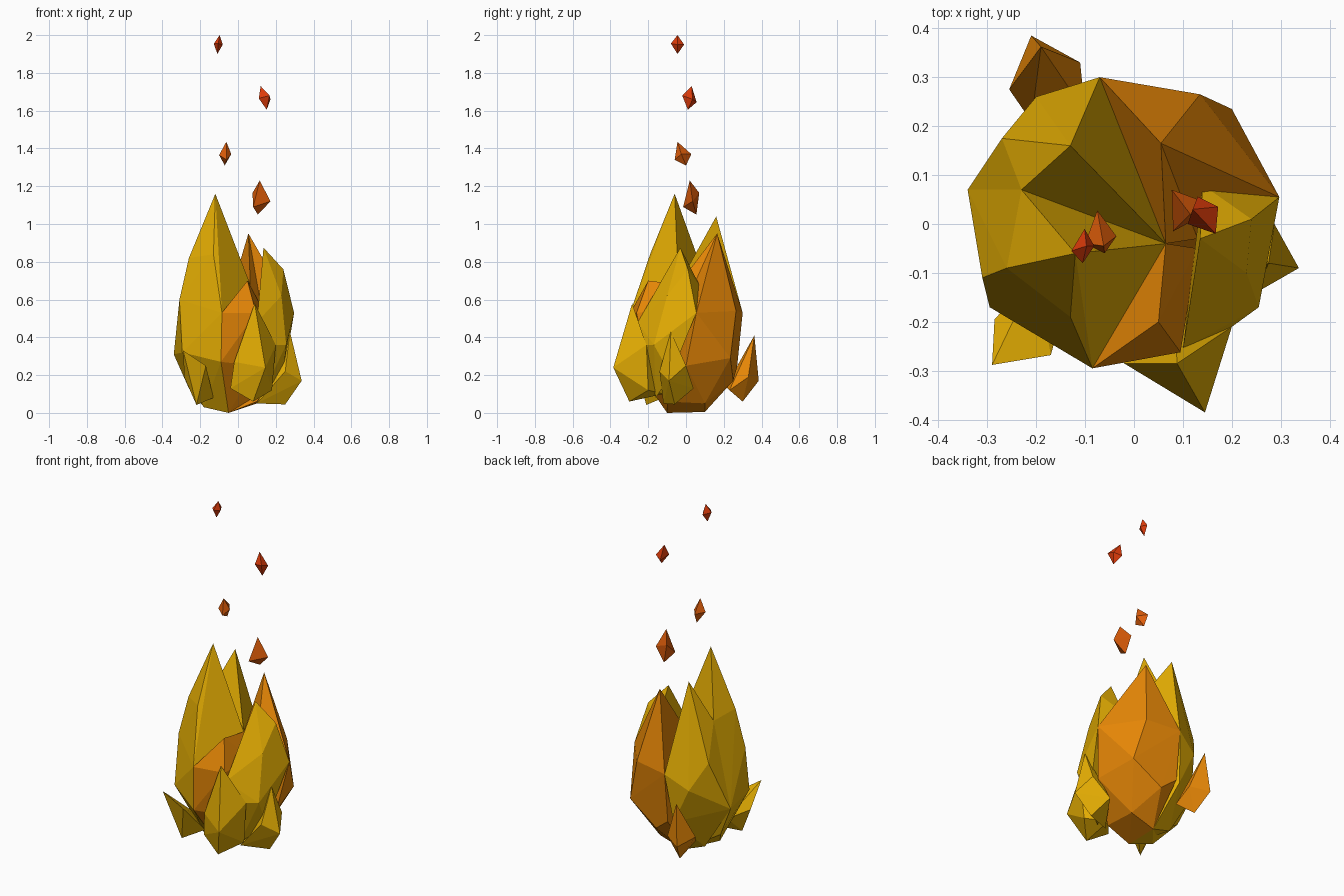
import bpy
import bmesh
from mathutils import Vector


def material(name, rgb):
    m = bpy.data.materials.new(name)
    m.diffuse_color = (*rgb, 1)
    return m


YELLOW = material("flame yellow", (0.78, 0.42, 0.001))
ORANGE = material("flame orange", (0.79, 0.24, 0.002))
EMBER = material("ember orange", (0.74, 0.11, 0.003))
RED = material("ember red", (0.74, 0.045, 0.003))

solids = []  # (object, face planes) of every convex piece


def faceted(name, points, mat):
    """Flat-faced solid wrapped around a few corner points."""
    bm = bmesh.new()
    for p in points:
        bm.verts.new(p)
    bmesh.ops.convex_hull(bm, input=bm.verts[:])
    bmesh.ops.delete(bm, geom=[v for v in bm.verts if not v.link_faces], context='VERTS')
    bmesh.ops.recalc_face_normals(bm, faces=bm.faces[:])
    bm.normal_update()
    planes = [(f.normal.copy(), f.verts[0].co.copy()) for f in bm.faces]
    me = bpy.data.meshes.new(name)
    bm.to_mesh(me)
    bm.free()
    me.materials.append(mat)
    ob = bpy.data.objects.new(name, me)
    bpy.context.collection.objects.link(ob)
    solids.append((ob, planes))
    return ob


def remove_buried_faces():
    """Drop triangles that lie wholly inside the neighbouring pieces."""
    n = 12
    weights = [((i + .3) / (n + .9), (j + .3) / (n + .9), (n - i - j + .3) / (n + .9))
               for i in range(n + 1) for j in range(n + 1 - i)]
    for ob, _ in solids:
        others = [pl for o, pl in solids if o is not ob]

        def buried(p):
            return any(all(nm.dot(p - q) < 0 for nm, q in pl) for pl in others)

        bm = bmesh.new()
        bm.from_mesh(ob.data)
        bm.normal_update()
        hidden = []
        for f in bm.faces:
            a, b, c = (v.co for v in f.verts)
            if all(buried(a * u + b * v + c * w + f.normal * 0.002) for u, v, w in weights):
                hidden.append(f)
        bmesh.ops.delete(bm, geom=hidden, context='FACES')
        bm.to_mesh(ob.data)
        bm.free()


# Corners shared between neighbouring tongues
valley = (0.065, -0.04, 0.68)
gully = (0.13, -0.03, 0.52)
base = (-0.05, -0.10, 0.0)
base_back = (-0.05, 0.10, 0.005)
notch_left = (-0.23, 0.07, 0.80)
back_seam = (-0.07, 0.30, 0.53)
back_corner = (0.135, 0.265, 0.54)
front_seam = (-0.085, -0.295, 0.53)
front_low = (-0.09, -0.285, 0.27)
right_seam = (0.297, 0.055, 0.53)
back_right_tip = (0.055, 0.165, 0.95)

# Main tongues around the central valley
faceted("left_tongue", [
    (-0.12, -0.06, 1.16), (-0.26, -0.09, 0.82), (-0.13, -0.19, 0.84),
    (-0.31, -0.11, 0.60), (-0.295, -0.17, 0.32), (-0.34, 0.07, 0.31),
    notch_left, valley, front_seam, front_low, base, base_back,
    (-0.18, -0.06, 0.03), (-0.26, 0.05, 0.13)], YELLOW)
faceted("back_tongue", [
    (-0.13, 0.16, 1.04), notch_left, valley, back_seam,
    (-0.27, 0.175, 0.60), (-0.20, 0.26, 0.45), (-0.34, 0.07, 0.31),
    (-0.10, 0.26, 0.24), base, base_back, (-0.18, 0.08, 0.05)], YELLOW)
faceted("back_right_tongue", [
    back_right_tip, valley, back_seam, back_corner, gully, (0.0, 0.0, 0.4)], ORANGE)
faceted("back_right_shoulder", [
    back_right_tip, gully, right_seam, back_corner, (0.1, 0.1, 0.4)], ORANGE)
faceted("back_right_body", [
    back_seam, right_seam, back_corner, (0.06, -0.04, 0.52),
    (0.20, 0.235, 0.29), (-0.07, 0.27, 0.24), (0.02, 0.25, 0.17),
    (0.25, 0.0, 0.25), (0.10, 0.10, 0.05), (0.10, -0.10, 0.06),
    base, base_back], ORANGE)
faceted("right_tongue", [
    (0.135, -0.03, 0.875), (0.24, 0.01, 0.76), right_seam,
    (0.14, 0.08, 0.66), (0.143, -0.14, 0.64), (0.23, -0.10, 0.62),
    (0.255, -0.17, 0.36), (0.10, -0.255, 0.48), (0.20, -0.21, 0.36),
    (0.24, -0.08, 0.20), (0.12, -0.16, 0.08)], YELLOW)
faceted("front_tongue", [
    (0.05, -0.20, 0.70), valley, front_seam, front_low, base,
    (0.095, -0.262, 0.53), (0.13, -0.05, 0.55), (0.10, -0.20, 0.25),
    (0.08, -0.08, 0.055)], ORANGE)

# Small flames around the foot
faceted("front_flame", [
    (0.088, -0.285, 0.58), (0.145, -0.385, 0.24), (0.20, -0.21, 0.36),
    (-0.02, -0.285, 0.27), (-0.04, -0.26, 0.13), (0.08, -0.30, 0.06),
    (0.18, -0.20, 0.12), (0.08, -0.12, 0.10)], YELLOW)
faceted("right_flame", [
    (0.275, -0.08, 0.43), (0.337, -0.09, 0.17), (0.287, 0.0, 0.25),
    (0.25, -0.14, 0.22), (0.25, -0.06, 0.045), (0.10, -0.12, 0.05),
    (0.20, 0.04, 0.13)], YELLOW)
faceted("left_flame", [
    (-0.29, -0.288, 0.33), (-0.285, -0.195, 0.19), (-0.17, -0.268, 0.25),
    (-0.22, -0.21, 0.042), (-0.13, -0.12, 0.08), (-0.20, -0.10, 0.15)], YELLOW)
faceted("back_flame", [
    (-0.19, 0.362, 0.41), (-0.21, 0.385, 0.17), (-0.255, 0.275, 0.20),
    (-0.11, 0.33, 0.19), (-0.17, 0.30, 0.06), (-0.10, 0.23, 0.12),
    (-0.21, 0.21, 0.14)], ORANGE)
remove_buried_faces()

# Floating embers: small irregular shards
c = Vector((-0.105, -0.045, 1.95))
faceted("ember_top", [c + Vector(o) for o in (
    (0.008, 0, 0.05), (-0.004, 0, -0.05), (0.024, 0.0, 0.0),
    (-0.023, -0.01, 0.004), (0.004, 0.035, 0.0), (0.0, -0.035, 0.005))], RED)
faceted("ember_upper", [
    (0.12, 0.03, 1.73), (0.167, -0.02, 1.68), (0.152, 0.01, 1.605),
    (0.11, 0.0, 1.665), (0.172, 0.035, 1.66), (0.13, 0.056, 1.645)], RED)
faceted("ember_middle", [
    (-0.062, -0.045, 1.435), (-0.10, -0.04, 1.365), (-0.07, 0.0, 1.31),
    (-0.036, -0.025, 1.37), (-0.075, 0.028, 1.37), (-0.06, -0.06, 1.34)], EMBER)
faceted("ember_low", [
    (0.115, 0.02, 1.23), (0.172, 0.035, 1.12), (0.105, 0.055, 1.05),
    (0.077, 0.07, 1.165), (0.08, -0.015, 1.09)], EMBER)
